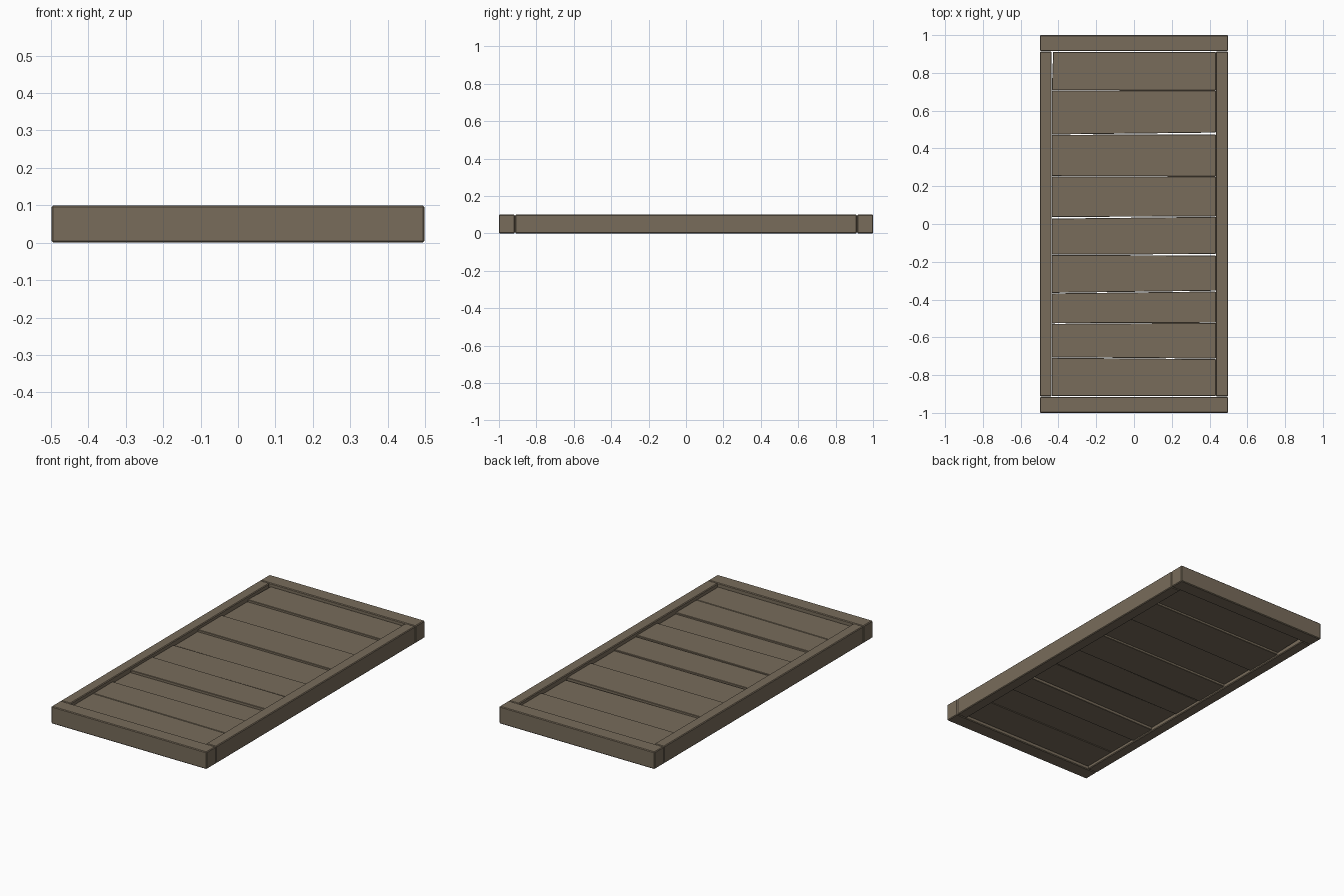
import bpy, bmesh

if "Cube" in bpy.data.objects:
    bpy.data.objects.remove(bpy.data.objects["Cube"])

wood = bpy.data.materials.new("weathered wood")
wood.diffuse_color = (0.188, 0.150, 0.104, 1)
wood.use_nodes = True
wood.node_tree.nodes["Principled BSDF"].inputs["Base Color"].default_value = wood.diffuse_color


def board(name, corners, z0, z1, bevel):
    """Board from four plan corners (counter-clockwise) and a height range."""
    bm = bmesh.new()
    base = bm.faces.new([bm.verts.new((x, y, z0)) for x, y in corners])
    ext = bmesh.ops.extrude_face_region(bm, geom=[base])
    for v in ext["geom"]:
        if isinstance(v, bmesh.types.BMVert):
            v.co.z = z1
    bmesh.ops.recalc_face_normals(bm, faces=bm.faces[:])
    bmesh.ops.bevel(bm, geom=bm.edges[:], offset=bevel, segments=1, affect='EDGES')
    me = bpy.data.meshes.new(name)
    bm.to_mesh(me)
    bm.free()
    me.materials.append(wood)
    ob = bpy.data.objects.new(name, me)
    bpy.context.collection.objects.link(ob)
    return ob


def rect(x0, x1, y0, y1):
    return [(x0, y0), (x1, y0), (x1, y1), (x0, y1)]


# outer frame
board("front_beam", rect(-0.498, 0.498, -1, -0.915), 0, 0.1, 0.004)
board("back_beam", rect(-0.498, 0.498, 0.915, 1), 0, 0.1, 0.004)
board("left_rail", rect(-0.498, -0.436, -0.913, 0.913), 0, 0.1, 0.004)
board("right_rail", rect(0.434, 0.498, -0.913, 0.913), 0, 0.1, 0.004)

# gaps between planks: (left y, right y, left width, right width)
gaps = [(-0.912, -0.912, 0.002, 0.002),
        (-0.707, -0.714, 0.003, 0.003),
        (-0.527, -0.523, 0.003, 0.001),
        (-0.366, -0.355, 0.003, 0.004),
        (-0.163, -0.163, 0.002, 0.008),
        (0.033, 0.039, 0.009, 0.002),
        (0.252, 0.252, 0.003, 0.001),
        (0.473, 0.479, 0.002, 0.010),
        (0.707, 0.707, 0.003, 0.001),
        (0.912, 0.912, 0.002, 0.002)]
# uneven top heights of the planks
tops = [0.080, 0.080, 0.072, 0.084, 0.079, 0.073, 0.083, 0.073, 0.083]

# infill planks
for i, top in enumerate(tops):
    a, b = gaps[i], gaps[i + 1]
    xl = -0.435
    xl_back = -0.428 if i == len(tops) - 1 else xl
    corners = [(xl, a[0] + a[2] / 2), (0.433, a[1] + a[3] / 2),
               (0.433, b[1] - b[3] / 2), (xl_back, b[0] - b[2] / 2)]
    board(f"plank_{i + 1}", corners, top - 0.064, top, 0.002)
